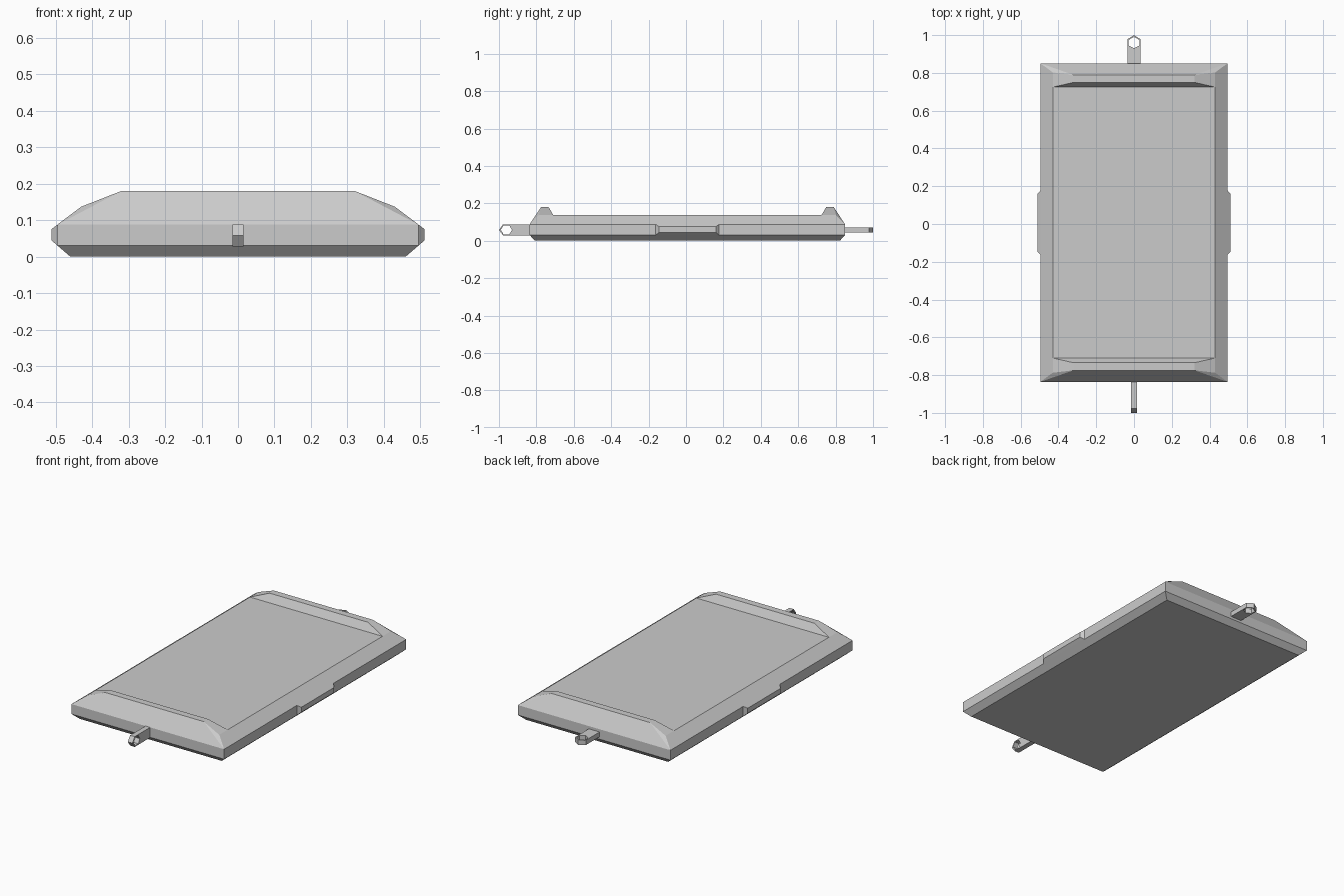
import bpy, bmesh
from mathutils import Vector

cube = bpy.data.objects.get("Cube")
if cube:
    bpy.data.objects.remove(cube, do_unlink=True)

grey = bpy.data.materials.new("plain grey")
grey.use_nodes = True
GREY = (0.6, 0.6, 0.6, 1)
grey.diffuse_color = GREY
grey.node_tree.nodes["Principled BSDF"].inputs["Base Color"].default_value = GREY

MID = 0.0075          # centre of the body along y
SIDES = (1, -1)


def finish(name, bm):
    bmesh.ops.remove_doubles(bm, verts=bm.verts, dist=0.0001)
    bmesh.ops.recalc_face_normals(bm, faces=bm.faces)
    mesh = bpy.data.meshes.new(name)
    bm.to_mesh(mesh)
    bm.free()
    mesh.materials.append(grey)
    obj = bpy.data.objects.new(name, mesh)
    bpy.context.collection.objects.link(obj)
    return obj


def face(bm, points):
    bm.faces.new([bm.verts.new(p) for p in points])


def loft(bm, rings):
    """Bridge equal rings of points and cap both ends."""
    loops = [[bm.verts.new(p) for p in ring] for ring in rings]
    for a, b in zip(loops, loops[1:]):
        for i in range(len(a)):
            j = (i + 1) % len(a)
            bm.faces.new((a[i], a[j], b[j], b[i]))
    bm.faces.new(loops[0])
    bm.faces.new(loops[-1])


def rect(x, y, z):
    return [(-x, MID - y, z), (x, MID - y, z), (x, MID + y, z), (-x, MID + y, z)]


# Panel body: chamfered underside, upright rim, sloped shoulders, flat deck
bm = bmesh.new()
loft(bm, [rect(0.46, 0.815, 0), rect(0.495, 0.843, 0.03),
          rect(0.495, 0.843, 0.088), rect(0.43, 0.795, 0.137)])
finish("body", bm)

# Raised end ridges, with their outer face running down to the rim
for name, s in (("front_ridge", -1), ("back_ridge", 1)):
    bm = bmesh.new()

    def at(x, y, z):
        return Vector((x, MID + s * y, z))

    rim, foot, crest, inner, toe = (
        (0.495, 0.843, 0.088), (0.43, 0.795, 0.137), (0.32, 0.782, 0.18),
        (0.32, 0.742, 0.18), (0.43, 0.717, 0.137))

    def both(p, q):
        return [at(-p[0], *p[1:]), at(p[0], *p[1:]), at(q[0], *q[1:]), at(-q[0], *q[1:])]

    for p, q in ((rim, crest), (crest, inner), (inner, toe), (toe, rim)):
        face(bm, both(p, q))
    for m in SIDES:
        def side(p):
            return at(m * p[0], *p[1:])
        face(bm, [side(rim), side(foot), side(crest)])
        face(bm, [side(foot), side(toe), side(inner), side(crest)])
        face(bm, [side(rim), side(toe), side(foot)])
    finish(name, bm)

# Side bumpers that carry the shoulder slopes outward
for name, m in (("left_bumper", 1), ("right_bumper", -1)):
    bm = bmesh.new()
    rings = [(0.48, 0.17, 0.03, 0.088), (0.495, 0.17, 0.03, 0.088),
             (0.512, 0.152, 0.045, 0.075)]
    loft(bm, [[(m * x, MID - y, lo), (m * x, MID + y, lo),
               (m * x, MID + y, hi), (m * x, MID - y, hi)] for x, y, lo, hi in rings])
    finish(name, bm)


# Pointed hitch plates with a six-sided eye
def hitch(name, place, start, width, thick):
    bm = bmesh.new()
    eye = width * 0.8
    half = [(start, 0), (start, width), (0.978, width), (1.0, 0),
            (0.99, 0), (0.975, eye), (0.945, eye), (0.93, 0)]
    for m in SIDES:
        loft(bm, [[place(u, m * w, t) for u, w in half] for t in (-thick, thick)])
    # drop the hidden walls along the centre line
    bmesh.ops.remove_doubles(bm, verts=bm.verts, dist=0.0001)
    origin = place(0, 0, 0)
    across = place(0, 1, 0) - origin
    hidden = [f for f in bm.faces
              if all(abs((v.co - origin).dot(across)) < 0.0001 for v in f.verts)]
    bmesh.ops.delete(bm, geom=hidden, context='FACES')
    finish(name, bm)


hitch("front_hitch", lambda u, w, t: Vector((t, -u, 0.058 + w)), 0.82, 0.03, 0.015)
hitch("back_hitch", lambda u, w, t: Vector((w, u, 0.058 + t)), 0.84, 0.035, 0.014)
